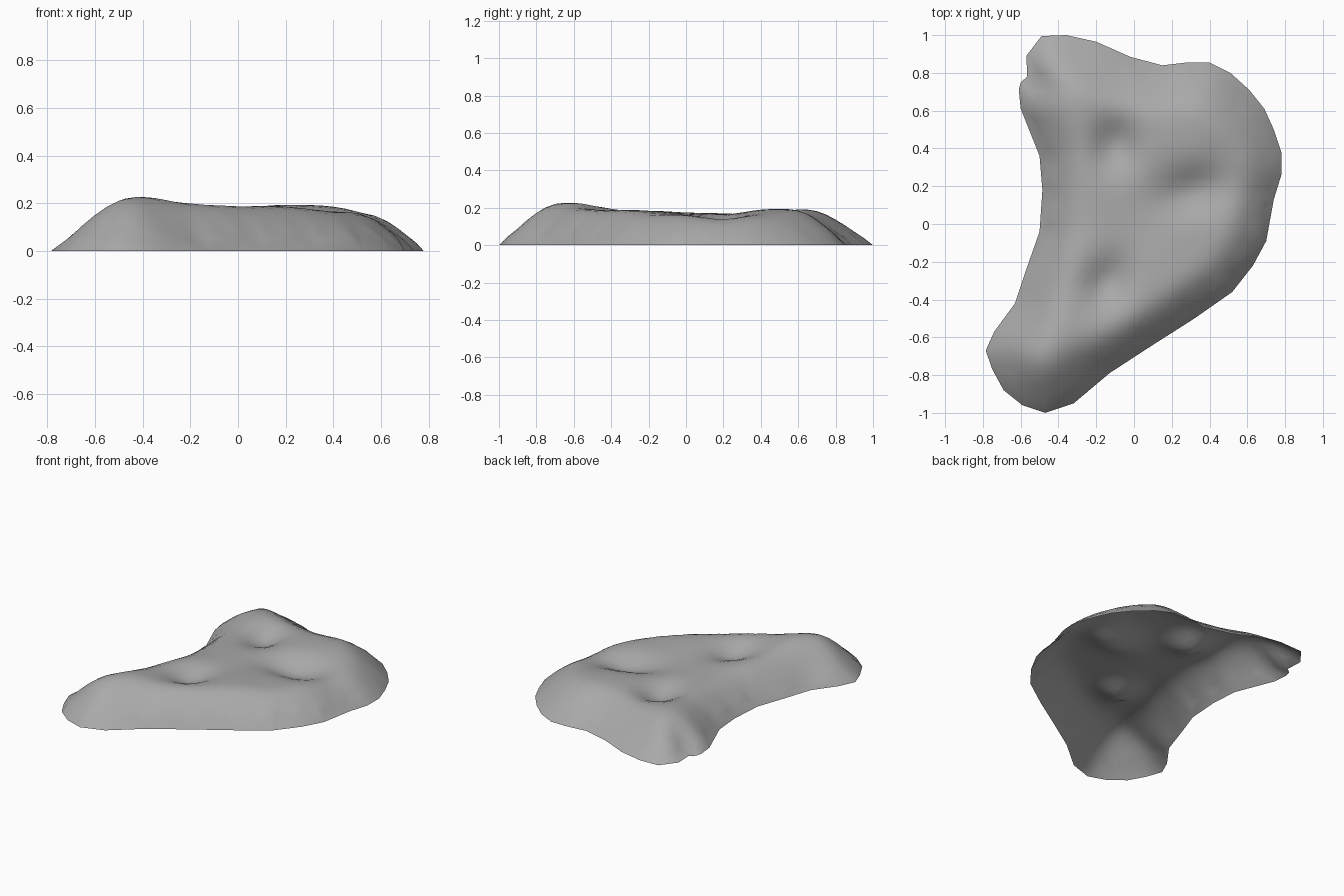
import bpy, bmesh, math
from mathutils import Vector
from mathutils.geometry import delaunay_2d_cdt, intersect_point_line

default = bpy.data.objects.get("Cube")
if default:
    bpy.data.objects.remove(default, do_unlink=True)

# Ground outline of the mound, counterclockwise
OUTLINE = [Vector(p) for p in (
    (-.47, -1), (-.32, -.95), (-.13, -.79), (.1, -.64), (.32, -.5), (.52, -.36), (.63, -.22),
    (.7, -.09), (.74, .13), (.78, .26), (.78, .38), (.74, .5), (.69, .61), (.61, .71),
    (.51, .8), (.4, .855), (.28, .855), (.15, .84), (-.02, .885), (-.2, .965), (-.36, 1),
    (-.49, .995), (-.57, .89), (-.565, .78), (-.6, .75), (-.61, .71), (-.6, .61), (-.5, .36),
    (-.485, .18), (-.5, -.04), (-.57, -.24), (-.63, -.42), (-.74, -.57), (-.785, -.67),
    (-.75, -.77), (-.69, -.88), (-.59, -.96))]

# Anchors: x, y, width of the sloping bank
BANK = ((-.75, -.75, .31), (-.47, -1, .29), (.1, -.64, .19), (.6, -.25, .21), (.78, .3, .23),
        (.5, .8, .27), (-.3, 1, .38), (-.6, .7, .24), (-.5, .1, .22))

# Anchors: x, y, height of the upper surface
CROWN = ((-.45, -.6, .235), (-.2, -.45, .205), (.1, -.35, .19), (.45, -.05, .165),
         (.6, .3, .16), (.25, .5, .195), (-.2, .65, .195), (-.3, .1, .17),
         (.05, .05, .17), (-.3, -.3, .19))

# Hollows: x, y, half length, half width, turn, depth
HOLLOWS = ((-.1, .42, .11, .13, 0, .09), (.31, .17, .19, .11, .2, .08),
           (-.14, -.31, .1, .14, -.5, .085), (-.53, .74, .12, .035, -.5, .05))


def blend(anchors, p):
    """Inverse-distance blend of the anchor values at p."""
    total = value = 0
    for x, y, v in anchors:
        w = 1 / ((p.x - x) ** 2 + (p.y - y) ** 2 + .01) ** 1.5
        total += w
        value += w * v
    return value / total


def edges():
    return zip(OUTLINE, OUTLINE[1:] + OUTLINE[:1])


def edge_distance(p):
    best = 9
    for a, b in edges():
        q, t = intersect_point_line(p, a, b)
        near = a.lerp(b, min(max(t, 0), 1))
        best = min(best, (p - near.to_2d()).length)
    return best


def inside(p):
    hit = False
    for a, b in edges():
        if (a.y > p.y) != (b.y > p.y):
            if p.x < a.x + (b.x - a.x) * (p.y - a.y) / (b.y - a.y):
                hit = not hit
    return hit


def height(p):
    t = min(edge_distance(p) / blend(BANK, p), 1)
    z = blend(CROWN, p) * (1.4 * t - .4 * t ** 3)
    for x, y, length, width, turn, depth in HOLLOWS:
        dx, dy = p.x - x, p.y - y
        u = (dx * math.cos(turn) + dy * math.sin(turn)) / length
        v = (dy * math.cos(turn) - dx * math.sin(turn)) / width
        z -= depth * math.exp(-(u * u + v * v))
    return max(z, 0)


# Staggered points across the interior
STEP = .05
points = list(OUTLINE)
for row in range(-20, 21):
    for col in range(-17, 18):
        p = Vector(((col + .5 * (row % 2)) * STEP, row * STEP))
        if inside(p) and edge_distance(p) > STEP * .55:
            points.append(p)

count = len(OUTLINE)
border = [(i, (i + 1) % count) for i in range(count)]
flat, _, faces, *_ = delaunay_2d_cdt(points, border, [], 1, 1e-5)

# Open-bottomed mound surface
bm = bmesh.new()
verts = [bm.verts.new((p.x, p.y, height(p) if i >= count else 0)) for i, p in enumerate(flat)]
for f in faces:
    bm.faces.new([verts[i] for i in f])

# Soften the interior while keeping the ground edge fixed
inner = [v for v in bm.verts if not v.is_boundary]
for _ in range(2):
    bmesh.ops.smooth_vert(bm, verts=inner, factor=.4, use_axis_z=True)
bmesh.ops.recalc_face_normals(bm, faces=bm.faces)
if sum(f.normal.z for f in bm.faces) < 0:
    bmesh.ops.reverse_faces(bm, faces=bm.faces)
for f in bm.faces:
    f.smooth = True
mesh = bpy.data.meshes.new("rock_mound")
bm.to_mesh(mesh)
bm.free()
mound = bpy.data.objects.new("rock_mound", mesh)
bpy.context.collection.objects.link(mound)

# Plain stone colour
stone = bpy.data.materials.new("stone_grey")
stone.use_nodes = True
grey = (.4, .4, .4, 1)
stone.diffuse_color = grey
stone.node_tree.nodes["Principled BSDF"].inputs["Base Color"].default_value = grey
mesh.materials.append(stone)
